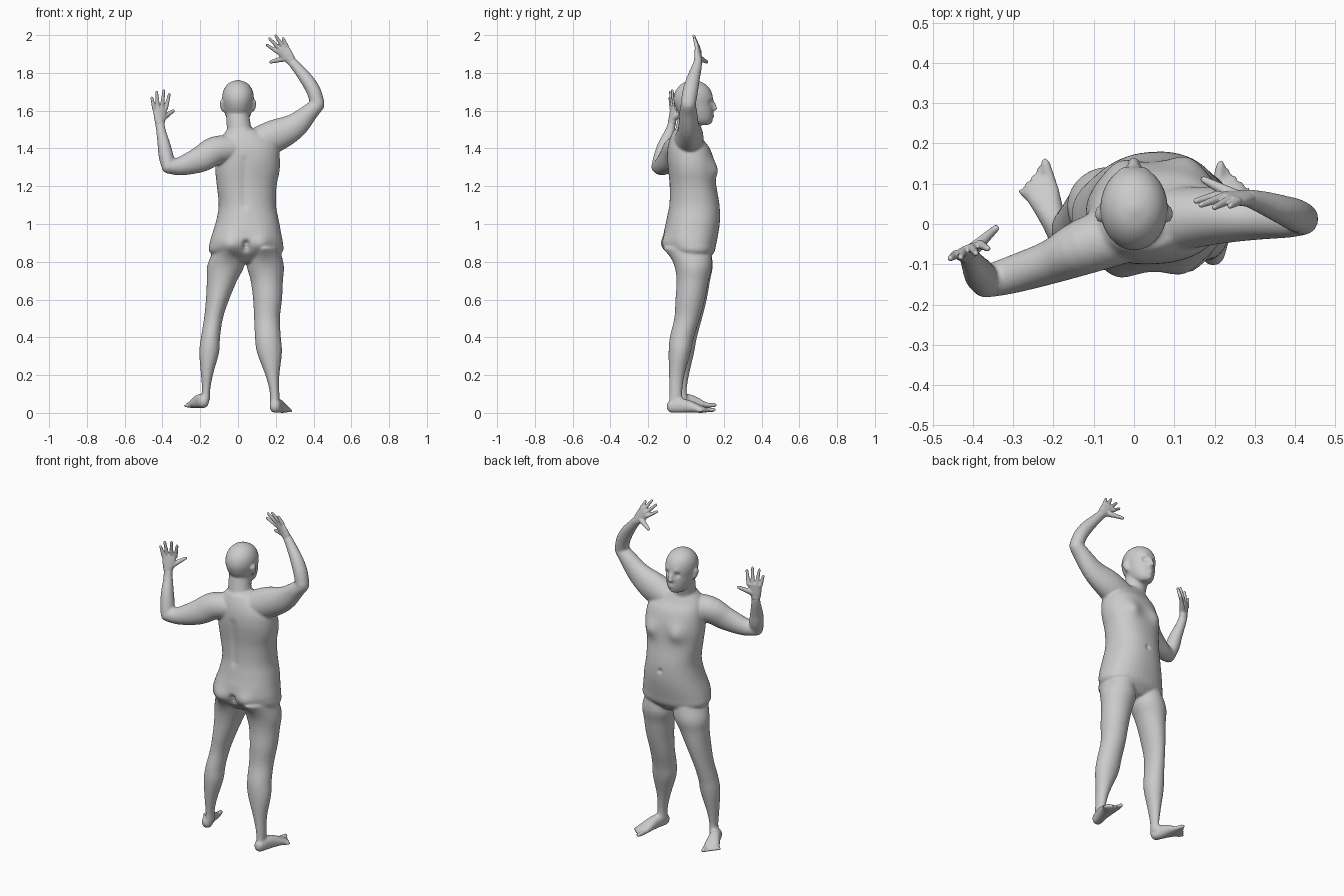
import bpy, bmesh, math
from mathutils import Vector as V


def spline(pts, steps=4):
    """Catmull-Rom resampling of (x, y, z, a, b) stations."""
    out = []
    for i in range(len(pts) - 1):
        p0, p1 = pts[max(i - 1, 0)], pts[i]
        p2, p3 = pts[i + 1], pts[min(i + 2, len(pts) - 1)]
        for s in range(steps):
            t = s / steps
            out.append([0.5 * (2 * b + (c - a) * t + (2 * a - 5 * b + 4 * c - d) * t * t
                               + (3 * b - a - 3 * c + d) * t ** 3)
                        for a, b, c, d in zip(p0, p1, p2, p3)])
    return out + [list(pts[-1])]


def tube(bm, pts, side=(1, 0, 0), axis=None, cap=1.0, square=2.0, n=28):
    """Loft of elliptical rings with rounded ends; a lies along side."""
    st = spline(pts)
    frames = []
    for i, p in enumerate(st):
        t = V(axis) if axis else V(st[min(i + 1, len(st) - 1)][:3]) - V(st[max(i - 1, 0)][:3])
        frames.append((V(p[:3]), t.normalized(), p[3], p[4]))
    ends = [[], []]
    for k, (c, t, a, b) in enumerate((frames[0], frames[-1])):
        for q in (0.35, 0.7, 0.93):
            h, f = math.sin(q * math.pi / 2), math.cos(q * math.pi / 2)
            d = cap * min(a, b) * h * (1 if k else -1)
            ends[k].append((c + t * d, t, a * f, b * f))
    rings = []
    for c, t, a, b in ends[0][::-1] + frames + ends[1]:
        u = V(side)
        u = (u - t * u.dot(t)).normalized()
        v = t.cross(u)
        ring = []
        for j in range(n):
            co, si = math.cos(2 * math.pi * j / n), math.sin(2 * math.pi * j / n)
            e = 2 / square
            ring.append(bm.verts.new(c + u * a * math.copysign(abs(co) ** e, co)
                                     + v * b * math.copysign(abs(si) ** e, si)))
        rings.append(ring)
    for r, s in zip(rings, rings[1:]):
        for j in range(n):
            bm.faces.new((r[j], r[(j + 1) % n], s[(j + 1) % n], s[j]))
    bm.faces.new(rings[0][::-1])
    bm.faces.new(rings[-1])


def column(bm, rows, **kw):
    """Upright loft from rows of z, x min, x max, y min, y max."""
    rows = sorted(rows)
    tube(bm, [((x0 + x1) / 2, (y0 + y1) / 2, z, (x1 - x0) / 2, (y1 - y0) / 2)
              for z, x0, x1, y0, y1 in rows], axis=(0, 0, 1), **kw)


def skin(name, bm, voxel, smooth, bumps=()):
    """Fuse the lofts into one skin, relax it, then push soft bumps."""
    bmesh.ops.recalc_face_normals(bm, faces=bm.faces)
    me = bpy.data.meshes.new(name)
    bm.to_mesh(me)
    bm.free()
    ob = bpy.data.objects.new(name, me)
    bpy.context.collection.objects.link(ob)
    bpy.context.view_layer.objects.active = ob
    m = ob.modifiers.new("fuse", 'REMESH')
    m.mode, m.voxel_size = 'VOXEL', voxel
    s = ob.modifiers.new("relax", 'SMOOTH')
    s.factor, s.iterations = 0.5, smooth
    bpy.ops.object.modifier_apply(modifier="fuse")
    bpy.ops.object.modifier_apply(modifier="relax")
    for vert in ob.data.vertices:
        for c, r, d in bumps:
            q = (vert.co - V(c)).length_squared / (r * r)
            if q < 7:
                vert.co += V(d) * math.exp(-q)
    for p in ob.data.polygons:
        p.use_smooth = True
    return ob


def hand(name, wrist, knuckles, tips, thumb):
    """Flat palm with four fingers (index first) and a thumb."""
    bm = bmesh.new()
    k = [V(p) for p in knuckles]
    w, mid = V(wrist), sum(k, V()) / 4
    across = k[0] - k[3]
    tube(bm, [(*w, .025, .021), (*w.lerp(mid, .5), .035, .017), (*mid, .039, .012)], side=across, cap=.8)
    for p, t in zip(k, tips):
        t = V(t)
        tube(bm, [(*p, .0115, .0115), (*p.lerp(t, .5), .0095, .0095), (*p.lerp(t, .93), .0075, .0075)],
             side=across, n=12)
    base, t = w.lerp(k[0], .35), V(thumb)
    tube(bm, [(*base, .019, .017), (*base.lerp(t, .5), .013, .013), (*base.lerp(t, .92), .009, .009)],
         side=across, n=12)
    skin(name, bm, .0035, 3)


def foot(bm, heel, ball, z, out):
    """Heel-to-ball wedge plus five toes; out is the little-toe direction in x."""
    h, b = V((*heel, z)), V((*ball, z))
    d = (b - h).normalized()
    s = V((d.y, -d.x, 0)) * out
    rows = [(0, .029, .033), (.3, .031, .038), (.6, .037, .031), (.85, .043, .021), (1, .042, .016)]
    tube(bm, [(*(h.lerp(b, f) + V((0, 0, t))), a, t) for f, a, t in rows], side=s, cap=.9, square=2.3)
    for i in range(5):
        r = .014 if i == 0 else .0095
        p = b + s * (-.031 + .0165 * i) - d * .006 * i + V((0, 0, r + .002))
        q = p + d * (.045 - .005 * i) + s * .004 * (i - 1)
        tube(bm, [(*p, r, r), (*q, r * .85, r * .85)], side=s, n=12)


body = bmesh.new()

# torso, turned slightly, from crotch to neck base
column(body, [(.81, -.08, .16, -.05, .115), (.85, -.15, .235, -.09, .148), (.90, -.15, .238, -.115, .160),
              (.96, -.133, .227, -.115, .172), (1.02, -.115, .216, -.103, .179), (1.10, -.102, .201, -.090, .177),
              (1.20, -.112, .204, -.088, .160), (1.28, -.120, .220, -.095, .152), (1.34, -.117, .222, -.100, .145),
              (1.40, -.110, .212, -.097, .125), (1.45, -.095, .175, -.085, .088), (1.49, -.065, .12, -.068, .066)],
       side=(.995, .09, 0), cap=.25, square=2.25, n=40)

# neck and head
tube(body, [(.02, -.005, 1.43, .085, .065), (.008, .005, 1.49, .067, .062), (0, .02, 1.56, .062, .062),
            (0, .03, 1.60, .06, .06)], cap=.5)
column(body, [(1.53, -.036, .036, .045, .127), (1.55, -.055, .055, .0, .139), (1.59, -.071, .071, -.04, .144),
              (1.63, -.079, .079, -.06, .143), (1.665, -.084, .084, -.066, .143), (1.70, -.080, .080, -.058, .135),
              (1.73, -.065, .065, -.037, .115), (1.75, -.042, .042, -.010, .086), (1.758, -.02, .02, .015, .06)],
       cap=.2, n=32)

# nose and ears
tube(body, [(0, .138, 1.655, .009, .008), (0, .148, 1.63, .011, .011), (0, .153, 1.609, .016, .013)], cap=.7)
for s in (-1, 1):
    tube(body, [(s * .078, .035, 1.60, .008, .012), (s * .087, .028, 1.625, .009, .018),
                (s * .089, .022, 1.65, .008, .018)], cap=.7)

# legs
column(body, [(.87, -.125, .03, -.095, .13), (.78, -.163, .034, -.058, .142), (.70, -.165, -.005, -.046, .127),
              (.60, -.170, -.047, -.046, .110), (.50, -.180, -.080, -.048, .085), (.40, -.196, -.095, -.067, .058),
              (.32, -.205, -.100, -.072, .043), (.20, -.196, -.133, -.062, .016), (.12, -.190, -.147, -.054, .004),
              (.07, -.195, -.148, -.056, .010)], cap=.5)
column(body, [(.87, .06, .22, -.1, .13), (.78, .047, .243, -.062, .138), (.70, .067, .238, -.050, .120),
              (.60, .080, .233, -.056, .100), (.50, .085, .222, -.062, .073), (.40, .090, .227, -.086, .042),
              (.32, .100, .233, -.092, .025), (.20, .145, .219, -.090, -.008), (.11, .168, .219, -.088, -.020),
              (.05, .168, .222, -.090, -.015)], cap=.5)

# feet
foot(body, (-.182, -.035), (-.236, .098), .025, -1)
foot(body, (.196, -.077), (.238, .095), 0, 1)

# arms: upper arm then forearm on each side
tube(body, [(-.02, -.02, 1.40, .075, .07), (-.12, -.055, 1.388, .07, .076), (-.20, -.092, 1.342, .055, .069),
            (-.30, -.125, 1.307, .047, .050), (-.362, -.142, 1.303, .041, .038)], side=(0, 1, 0))
tube(body, [(-.368, -.146, 1.302, .036, .038), (-.381, -.128, 1.36, .039, .042), (-.392, -.112, 1.42, .034, .037),
            (-.407, -.085, 1.49, .026, .026), (-.414, -.075, 1.535, .025, .020)])
tube(body, [(.09, .01, 1.425, .08, .08), (.195, .02, 1.466, .072, .086), (.30, .015, 1.518, .055, .068),
            (.385, .012, 1.597, .046, .045), (.420, .012, 1.63, .040, .038)], side=(0, 1, 0))
tube(body, [(.421, .012, 1.635, .040, .038), (.402, .022, 1.70, .041, .038), (.367, .036, 1.76, .036, .036),
            (.315, .055, 1.825, .028, .028), (.280, .065, 1.866, .021, .025)], side=(0, 1, 0))

# soft relief: face, chest, buttocks, spine and navel
bumps = [((0, .147, 1.568), .014, (0, .008, 0)), ((0, .132, 1.537), .014, (0, .006, 0)),
         ((0, .15, 1.557), .006, (0, -.004, 0)), ((.05, .178, 1.06), .012, (0, -.010, 0))]
for s in (-1, 1):
    bumps += [((s * .032, .13, 1.643), .014, (0, -.012, 0)), ((s * .03, .135, 1.668), .014, (0, .004, 0)),
              ((.05 + s * .085, .135 + s * .008, 1.29), .05, (0, .022, -.004)),
              ((.043 + s * .085, -.11, .885), .055, (0, -.024, 0))]
bumps += [((.043, -.115, .82 + .02 * i), .016, (0, .020, 0)) for i in range(5)]
bumps += [((.035, -.09, 1.10 + .03 * i), .022, (0, .006, 0)) for i in range(9)]
skin("body", body, .0065, 7, bumps)

# hands
hand("left_hand", (-.414, -.075, 1.53),
     [(-.382, -.050, 1.612), (-.402, -.060, 1.622), (-.424, -.069, 1.620), (-.443, -.076, 1.609)],
     [(-.362, -.062, 1.693), (-.392, -.074, 1.712), (-.431, -.084, 1.705), (-.457, -.086, 1.672)],
     (-.338, -.006, 1.602))
hand("right_hand", (.283, .064, 1.862),
     [(.208, .072, 1.912), (.218, .066, 1.930), (.236, .060, 1.941), (.257, .056, 1.942)],
     [(.150, .056, 1.950), (.163, .046, 1.985), (.197, .040, 2.0), (.237, .044, 1.985)],
     (.166, .114, 1.856))
